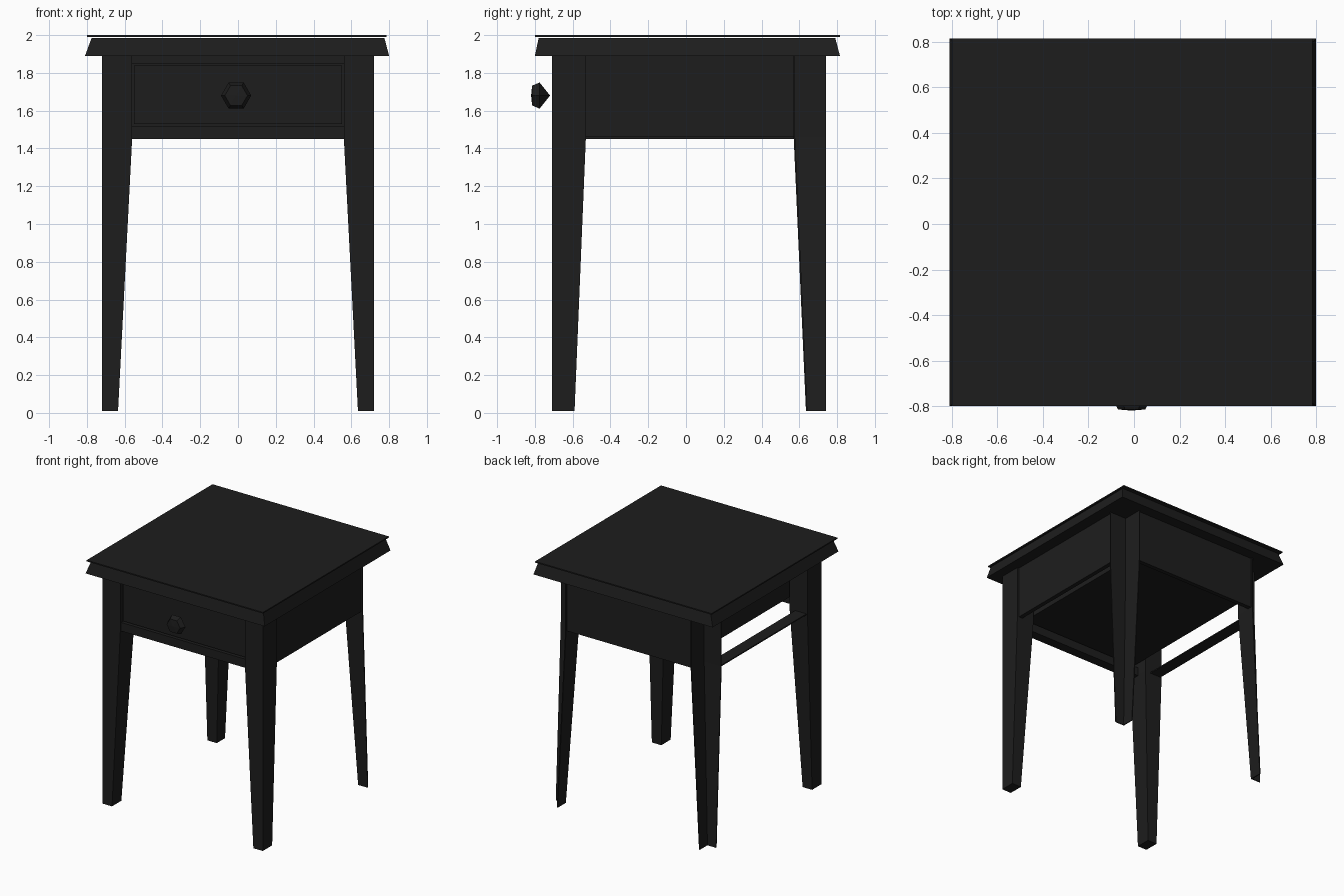
import bpy
import bmesh
from math import tau
from mathutils import Matrix

old = bpy.data.objects.get("Cube")
if old:
    bpy.data.objects.remove(old, do_unlink=True)

# Single dark wood finish
wood = bpy.data.materials.new("dark stained wood")
wood.use_nodes = True
COLOUR = (0.0125, 0.0125, 0.0125, 1)
wood.diffuse_color = COLOUR
wood.node_tree.nodes["Principled BSDF"].inputs["Base Color"].default_value = COLOUR


def finish(name, bm):
    bmesh.ops.recalc_face_normals(bm, faces=bm.faces)
    mesh = bpy.data.meshes.new(name)
    bm.to_mesh(mesh)
    bm.free()
    mesh.materials.append(wood)
    obj = bpy.data.objects.new(name, mesh)
    bpy.context.collection.objects.link(obj)
    return obj


def loft(name, sections):
    """Stack of rectangles (x0, x1, y0, y1, z) joined into a closed solid."""
    bm = bmesh.new()
    rings = [[bm.verts.new(p) for p in ((a, c, z), (b, c, z), (b, d, z), (a, d, z))]
             for a, b, c, d, z in sections]
    for low, high in zip(rings, rings[1:]):
        for i in range(4):
            j = (i + 1) % 4
            bm.faces.new((low[i], low[j], high[j], high[i]))
    bm.faces.new(rings[0])
    bm.faces.new(rings[-1])
    return finish(name, bm)


def box(name, x0, x1, y0, y1, z0, z1):
    return loft(name, [(x0, x1, y0, y1, z0), (x0, x1, y0, y1, z1)])


# Top: sloping moulding under a thin board
loft("top_moulding", [(-0.81, 0.80, -0.80, 0.815, 1.89), (-0.775, 0.775, -0.78, 0.79, 1.985)])
box("top_board", -0.80, 0.785, -0.80, 0.815, 1.99, 2.0)

# Legs: straight beside the apron, tapering on the inner faces below it
LEVELS = ((0.635, 0, 0.01), (0.56, 1, 1.46), (0.56, 1, 1.89))
for side, sx in (("right", -1), ("left", 1)):
    # Solid front legs
    front = []
    for x_in, i, z in LEVELS:
        front.append((*sorted((sx * x_in, sx * 0.72)), -0.71, (-0.59, -0.53)[i], z))
    loft(f"front_{side}_leg", front)

    # Back legs are open angles made of their two inner boards
    inward, forward = [], []
    for x_in, i, z in LEVELS:
        y_in = (0.635, 0.57)[i]
        inward.append((*sorted((sx * x_in, sx * (x_in + 0.008))), y_in, 0.74, z))
        forward.append((*sorted((sx * x_in, sx * 0.72)), y_in, y_in + 0.008, z))
    loft(f"back_{side}_leg_inner_board", inward)
    loft(f"back_{side}_leg_front_board", forward)

# Apron: closed left side and back, open right side with a flat low rail
box("left_panel", 0.67, 0.705, -0.53, 0.57, 1.46, 1.89)
box("back_panel", -0.56, 0.56, 0.69, 0.725, 1.46, 1.89)
box("right_rail", -0.71, -0.61, -0.53, 0.57, 1.45, 1.46)
box("front_lower_rail", -0.56, 0.56, -0.70, -0.62, 1.45, 1.52)
box("front_upper_rail", -0.56, 0.56, -0.70, -0.62, 1.85, 1.89)

# Drawer
box("drawer_front", -0.55, 0.55, -0.69, -0.65, 1.53, 1.84)
box("drawer_bottom", -0.54, 0.54, -0.65, 0.60, 1.54, 1.56)
box("drawer_back", -0.54, 0.54, 0.58, 0.60, 1.56, 1.82)
for side, x in (("right", -0.54), ("left", 0.52)):
    box(f"drawer_{side}_side", x, x + 0.02, -0.65, 0.58, 1.56, 1.82)

# Knob: six-sided turned profile of (radius, y)
bm = bmesh.new()
profile = [(0, -0.72), (0.08, -0.775), (0.06, -0.815), (0, -0.82)]
points = [bm.verts.new((r, y, 0)) for r, y in profile]
edges = [bm.edges.new(pair) for pair in zip(points, points[1:])]
bmesh.ops.spin(bm, geom=points + edges, cent=(0, 0, 0), axis=(0, 1, 0), angle=tau, steps=6)
bmesh.ops.remove_doubles(bm, verts=bm.verts, dist=0.0005)
bmesh.ops.transform(bm, matrix=Matrix.Translation((-0.01, 0, 1.68)), verts=bm.verts)
finish("drawer_knob", bm)
